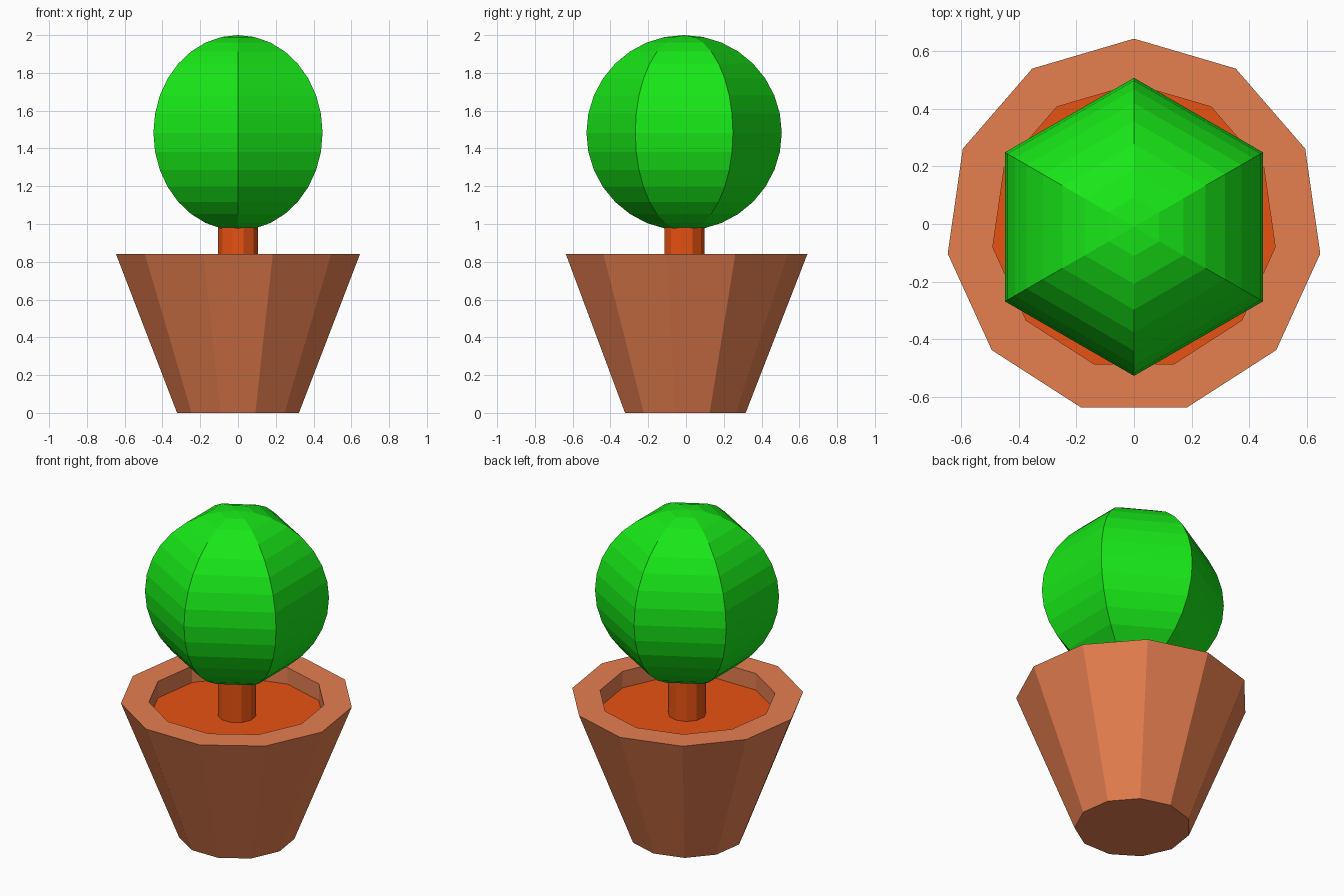
import bpy, bmesh
from math import sin, cos, pi

if "Cube" in bpy.data.objects:
    bpy.data.objects.remove(bpy.data.objects["Cube"])

CY = -0.01  # shared axis, offset so the odd-sided pot is centred


def material(name, rgb):
    m = bpy.data.materials.new(name)
    m.diffuse_color = (*rgb, 1.0)
    m.use_nodes = True
    m.node_tree.nodes["Principled BSDF"].inputs["Base Color"].default_value = m.diffuse_color
    return m


def lathe(name, profile, sides, mat, cap_start=False, cap_end=False):
    """Faceted revolve of (radius, z) points; one corner points to +y."""
    bm = bmesh.new()
    rings = []
    for r, z in profile:
        if r < 1e-5:
            rings.append([bm.verts.new((0, CY, z))] * sides)
        else:
            angles = [pi / 2 + 2 * pi * i / sides for i in range(sides)]
            rings.append([bm.verts.new((r * cos(a), CY + r * sin(a), z)) for a in angles])
    for a, b in zip(rings, rings[1:]):
        for i in range(sides):
            j = (i + 1) % sides
            bm.faces.new(list(dict.fromkeys((a[i], a[j], b[j], b[i]))))
    if cap_start:
        bm.faces.new(rings[0][::-1])
    if cap_end:
        bm.faces.new(rings[-1])
    me = bpy.data.meshes.new(name)
    bm.to_mesh(me)
    bm.free()
    me.materials.append(mat)
    ob = bpy.data.objects.new(name, me)
    bpy.context.collection.objects.link(ob)
    return ob


clay = material("clay", (0.79, 0.21, 0.078))
earth = material("earth", (0.8, 0.084, 0.006))
green = material("leaf_green", (0.009, 0.8, 0.009))

SOIL_Z = 0.74

# Tapered pot with thick rim and sunken inside wall
lathe("pot", [(0.326, 0), (0.653, 0.842), (0.495, 0.842), (0.495, SOIL_Z)],
      11, clay, cap_start=True)

# Soil surface closing the pot
lathe("soil", [(0.495, SOIL_Z)], 11, earth, cap_end=True)

# Trunk running up into the foliage
lathe("trunk", [(0.107, SOIL_Z), (0.107, 1.1)], 11, earth, cap_end=True)

# Six-sided ball of foliage
R, RINGS = 0.517, 16
ball = [(R * sin(pi * k / RINGS), 2.0 - R - R * cos(pi * k / RINGS))
        for k in range(RINGS + 1)]
lathe("foliage", ball, 6, green)
